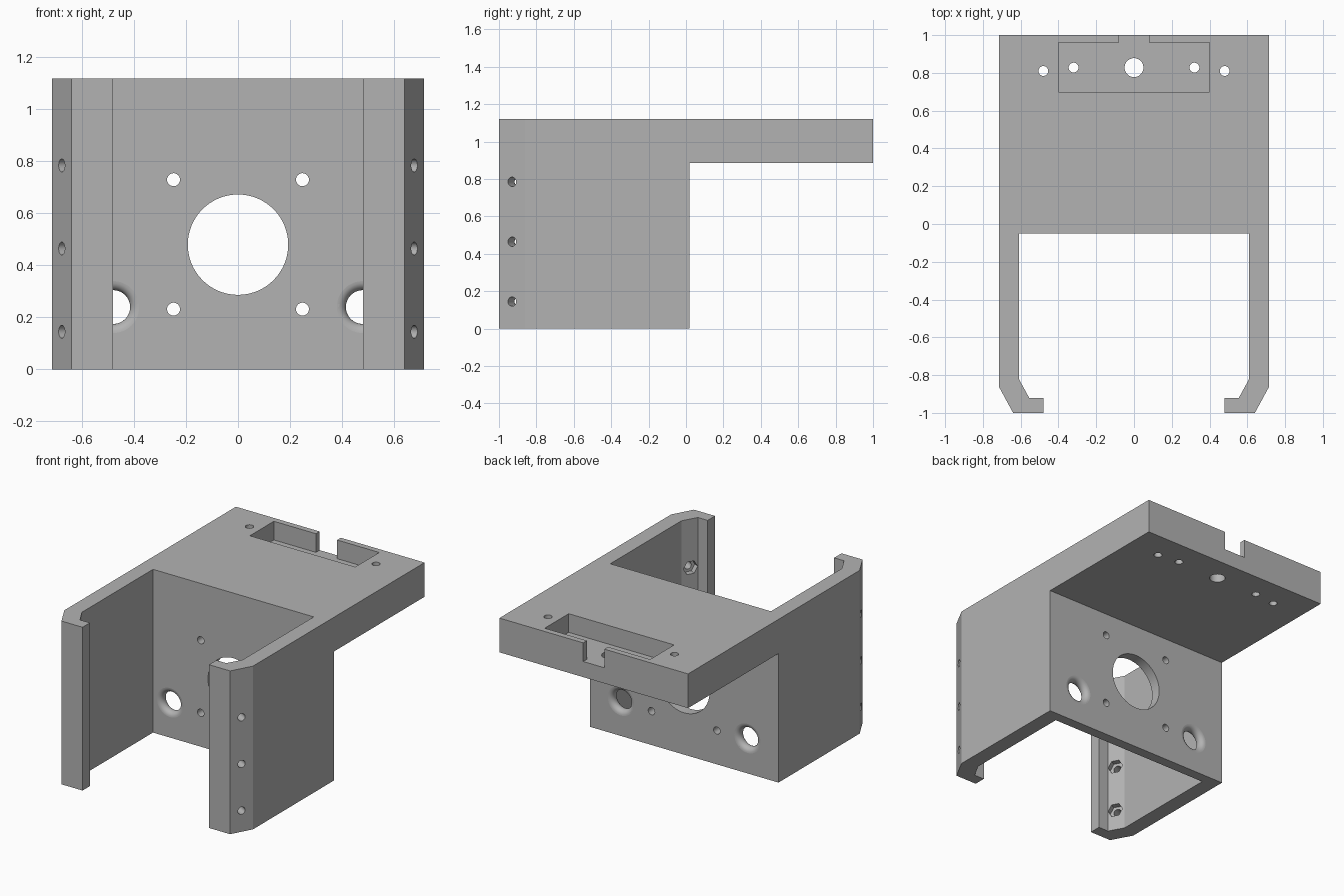
import bpy, bmesh, math
from mathutils import Vector

# Remove the default object
cube = bpy.data.objects.get("Cube")
if cube:
    bpy.data.objects.remove(cube, do_unlink=True)

HEIGHT, PLATE_BOTTOM = 1.12, 0.885
WALL_FRONT, WALL_BACK = -0.05, 0.02

grey = bpy.data.materials.new("plain grey")
grey.use_nodes = True
colour = (0.45, 0.45, 0.45, 1)
grey.diffuse_color = colour
grey.node_tree.nodes["Principled BSDF"].inputs["Base Color"].default_value = colour


def make_object(name, bm):
    bmesh.ops.recalc_face_normals(bm, faces=bm.faces)
    mesh = bpy.data.meshes.new(name)
    bm.to_mesh(mesh)
    bm.free()
    mesh.materials.append(grey)
    obj = bpy.data.objects.new(name, mesh)
    bpy.context.collection.objects.link(obj)
    return obj


def prism(name, outline, z0, z1):
    """Extrude a plan outline from z0 to z1."""
    bm = bmesh.new()
    base = bm.faces.new([bm.verts.new((x, y, z0)) for x, y in outline])
    ext = bmesh.ops.extrude_face_region(bm, geom=[base])
    verts = [g for g in ext["geom"] if isinstance(g, bmesh.types.BMVert)]
    bmesh.ops.translate(bm, verts=verts, vec=(0, 0, z1 - z0))
    return make_object(name, bm)


def lathe(name, profile, centre, axis, sides=48):
    """Closed solid turned from (radius, distance along axis) pairs."""
    axis, centre = Vector(axis).normalized(), Vector(centre)
    u = axis.cross(Vector((0, 0, 1)))
    u = u.normalized() if u.length > 0.01 else Vector((1, 0, 0))
    v = axis.cross(u)
    bm = bmesh.new()
    rings = []
    for r, h in profile:
        angles = [math.tau * i / sides for i in range(sides)]
        rings.append([bm.verts.new(centre + axis * h + (u * math.cos(a) + v * math.sin(a)) * r)
                      for a in angles])
    for a, b in zip(rings, rings[1:]):
        for i in range(sides):
            j = (i + 1) % sides
            bm.faces.new((a[i], a[j], b[j], b[i]))
    bm.faces.new(rings[0])
    bm.faces.new(rings[-1])
    return make_object(name, bm)


def mirrored(half):
    return half + [(-x, y) for x, y in reversed(half)]


# Bracket body: plan outline with two arms ending in chamfered lips
right_half = [(0.716, 1), (0.716, -0.86), (0.64, -1), (0.48, -1), (0.48, -0.92),
              (0.555, -0.92), (0.61, -0.82), (0.61, WALL_FRONT)]
body = prism("bracket_body", mirrored(right_half), 0, HEIGHT)

cutters = []

# Space beneath the rear plate
cutters.append(prism("under_plate_cutter", mirrored([(1, WALL_BACK), (1, 1.2)]),
                     -0.2, PLATE_BOTTOM))

# Pocket in the plate, with a notch through the back edge
pocket = [(0.4, 0.7), (0.4, 0.96), (0.08, 0.96), (0.08, 1.1)]
cutters.append(prism("pocket_cutter", mirrored(pocket), HEIGHT - 0.128, HEIGHT + 0.1))

# Holes through the plate
for x, y, r in [(0, 0.828, 0.05), (0.32, 0.828, 0.026), (-0.32, 0.828, 0.026),
                (0.48, 0.81, 0.026), (-0.48, 0.81, 0.026)]:
    cutters.append(lathe("plate_hole_cutter", [(r, -0.3), (r, 0.3)], (x, y, 1), (0, 0, 1)))

# Large opening in the upright wall
wall_mid = (WALL_FRONT + WALL_BACK) / 2
cutters.append(lathe("large_opening_cutter", [(0.193, -0.2), (0.193, 0.2)],
                     (0, wall_mid, 0.48), (0, 1, 0), 96))

# Rounded profile for the cable holes
fillet = (WALL_BACK - WALL_FRONT) / 2
steps = 12
trumpet = [(0.1, -0.06)]
for i in range(steps + 1):
    a = math.pi * i / steps
    trumpet.append((0.1 - fillet * math.sin(a), -fillet * math.cos(a)))
trumpet.append((0.1, 0.06))

for side in (-1, 1):
    # Mounting holes and cable hole in the wall
    for z in (0.232, 0.73):
        cutters.append(lathe("mount_hole_cutter", [(0.025, -0.2), (0.025, 0.2)],
                             (side * 0.248, wall_mid, z), (0, 1, 0), 32))
    cutters.append(lathe("cable_hole_cutter", trumpet, (side * 0.48, wall_mid, 0.24), (0, 1, 0)))

    # Screw holes through the chamfers, with hexagonal nut pockets inside
    inward = (-side * 0.88, 0.478, 0)
    for z in (0.145, 0.465, 0.785):
        start = (side * 0.678, -0.93, z)
        cutters.append(lathe("screw_hole_cutter", [(0.025, -0.05), (0.025, 0.18)],
                             start, inward, 32))
        cutters.append(lathe("nut_pocket_cutter", [(0.049, 0.073), (0.049, 0.17)],
                             start, inward, 6))

# Cut everything out of the body
bpy.ops.object.select_all(action="DESELECT")
bpy.context.view_layer.objects.active = body
body.select_set(True)
for cutter in cutters:
    cutter.hide_render = True
    mod = body.modifiers.new("cut", "BOOLEAN")
    mod.operation = "DIFFERENCE"
    mod.solver = "EXACT"
    mod.object = cutter
    bpy.ops.object.modifier_apply(modifier=mod.name)
for cutter in cutters:
    bpy.data.objects.remove(cutter, do_unlink=True)

# Smooth the bores and fillets, keep the large planes flat
bpy.ops.object.shade_smooth_by_angle(angle=math.radians(30))
for poly in body.data.polygons:
    poly.use_smooth = len(poly.vertices) <= 4 and poly.area < 0.01
